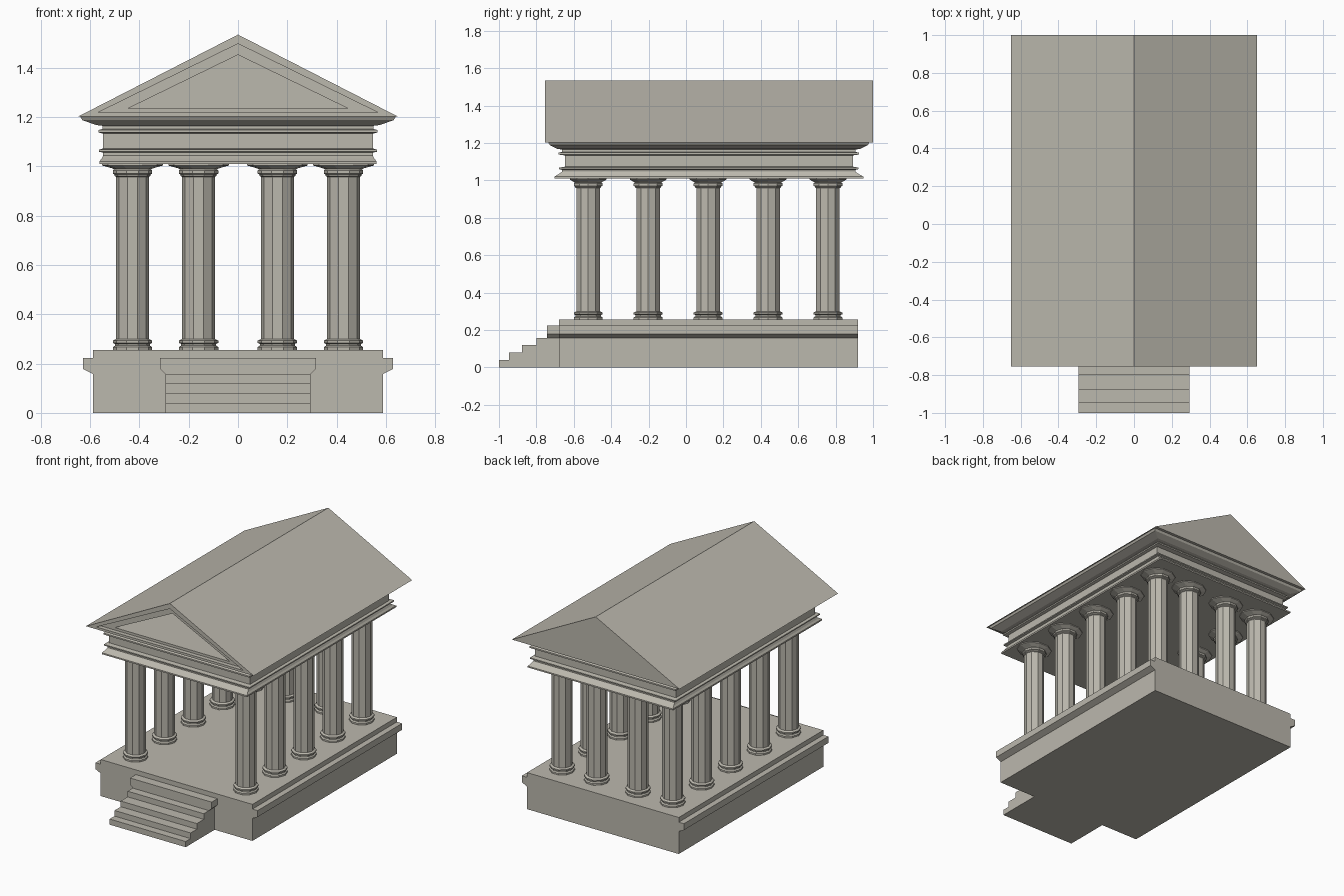
import bpy, bmesh, math

if "Cube" in bpy.data.objects:
    bpy.data.objects.remove(bpy.data.objects["Cube"])

stone = bpy.data.materials.new("warm grey stone")
stone.diffuse_color = (0.50, 0.48, 0.42, 1)
stone.use_nodes = True
stone.node_tree.nodes["Principled BSDF"].inputs["Base Color"].default_value = stone.diffuse_color


def loft(name, rings):
    """Skin a list of equal-length point rings and cap both ends."""
    bm = bmesh.new()
    vs = [[bm.verts.new(p) for p in ring] for ring in rings]
    n = len(vs[0])
    for a, b in zip(vs, vs[1:]):
        for i in range(n):
            j = (i + 1) % n
            bm.faces.new((a[i], a[j], b[j], b[i]))
    bm.faces.new(vs[0][::-1])
    bm.faces.new(vs[-1])
    bmesh.ops.recalc_face_normals(bm, faces=bm.faces)
    me = bpy.data.meshes.new(name)
    bm.to_mesh(me)
    bm.free()
    me.materials.append(stone)
    ob = bpy.data.objects.new(name, me)
    bpy.context.collection.objects.link(ob)
    return ob


def along_y(name, half, y0, y1):
    """Extrude a mirrored x/z half profile along y."""
    pts = half + [(-x, z) for x, z in reversed(half)]
    return loft(name, [[(x, y, z) for x, z in pts] for y in (y0, y1)])


# Plinth with side ledges, and the matching top tread of the stair
along_y("plinth", [(.588, 0), (.588, .158), (.628, .178), (.628, .223),
                   (.588, .223), (.588, .256)], -.68, .92)
along_y("top_tread", [(.295, .158), (.316, .178), (.316, .223)], -.743, -.68)

# Lower steps
steps = [(-.68, 0), (-1, 0)]
fronts = [-1, -.946, -.877, -.80, -.68]
for i in range(4):
    z = .158 * (i + 1) / 4
    steps += [(fronts[i], z), (fronts[i + 1], z)]
loft("stair", [[(x, y, z) for y, z in steps] for x in (-.295, .295)])

# Columns: ten-sided, with moulded foot and flared capital (rx, ry, z)
profile = [(.080, .081, .256), (.080, .081, .267), (.071, .071, .273), (.071, .071, .280),
           (.080, .081, .284), (.080, .081, .293), (.067, .066, .300),
           (.067, .066, .958), (.073, .073, .962), (.073, .073, .967),
           (.080, .081, .971), (.080, .081, .984), (.074, .074, .989),
           (.085, .083, .993), (.123, .103, 1.004), (.123, .103, 1.012)]
rings = [[(rx * math.cos(math.tau * i / 10), ry * math.sin(math.tau * i / 10), z)
          for i in range(10)] for rx, ry, z in profile]
column = loft("column", rings)
spots = [(s * .428, -.523 + .3205 * k) for s in (-1, 1) for k in range(5)]
spots += [(-.16, .759), (.16, .759)]
for k, (x, y) in enumerate(spots):
    ob = column if k == 0 else bpy.data.objects.new("column", column.data)
    if k:
        bpy.context.collection.objects.link(ob)
    ob.location = (x, y, 0)

# Entablature: stacked rectangular mouldings (half x, half y, z)
bands = [(.563, .826, 1.010), (.563, .826, 1.020), (.553, .805, 1.032), (.547, .785, 1.045),
         (.547, .785, 1.056), (.565, .800, 1.060), (.565, .800, 1.068), (.547, .770, 1.073),
         (.547, .770, 1.133), (.567, .803, 1.138), (.567, .803, 1.148), (.550, .785, 1.152),
         (.550, .785, 1.165), (.575, .810, 1.168), (.632, .850, 1.188), (.640, .858, 1.202)]
loft("entablature", [[(sx * hx, .122 + sy * hy, z)
                      for sx, sy in ((-1, -1), (1, -1), (1, 1), (-1, 1))]
                     for hx, hy, z in bands])

# Roof with a stepped, hollow front pediment (half x, base z, apex z, y)
tri = [(.65, 1.202, 1.535, 1.0), (.65, 1.202, 1.535, -.755), (.57, 1.218, 1.498, -.755),
       (.57, 1.218, 1.498, -.725), (.447, 1.235, 1.453, -.725), (.447, 1.235, 1.453, -.2)]
loft("roof", [[(-h, y, z0), (h, y, z0), (0, y, z1)] for h, z0, z1, y in tri])
